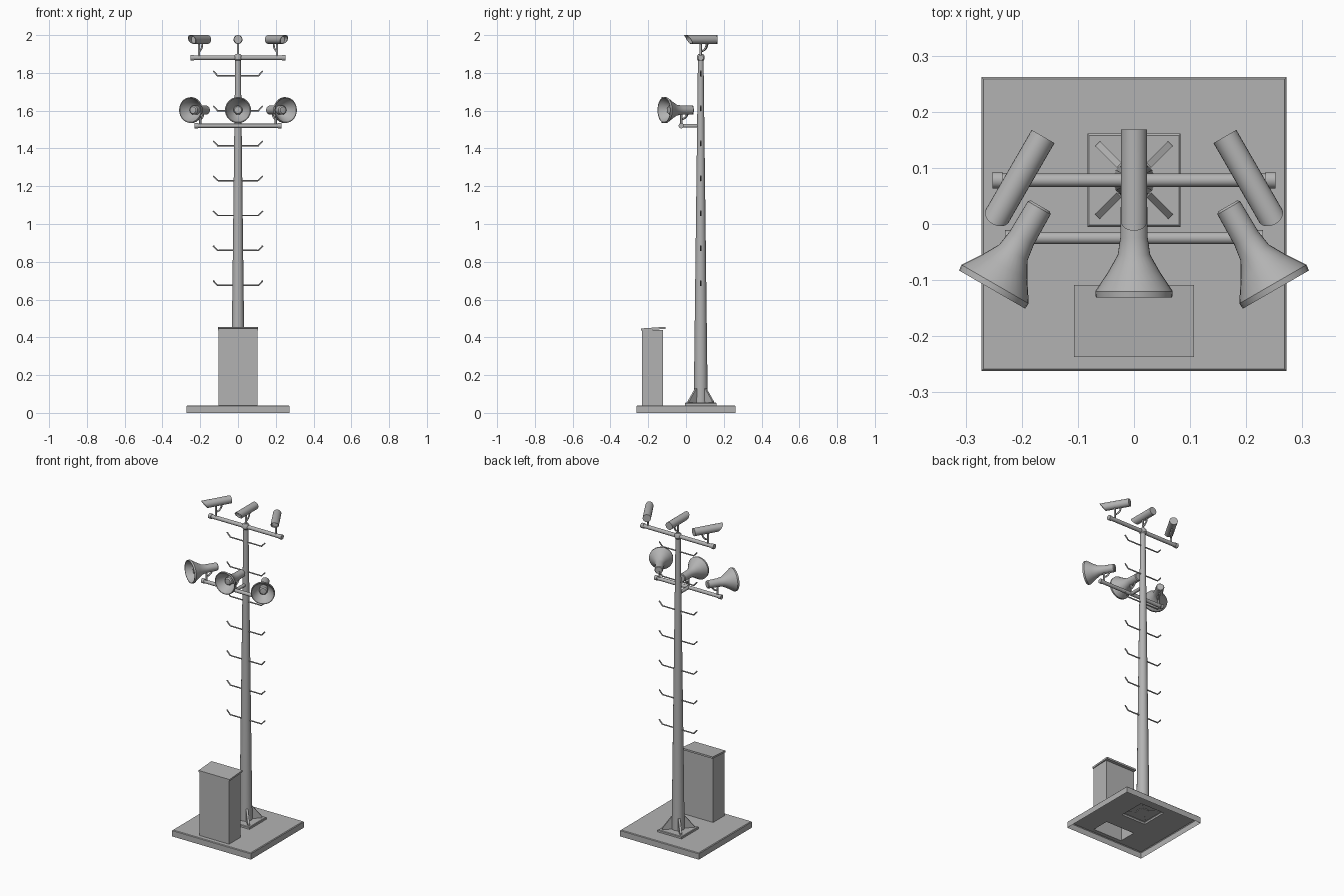
import bpy, bmesh, math
from mathutils import Matrix, Vector

cube = bpy.data.objects.get("Cube")
if cube:
    bpy.data.objects.remove(cube, do_unlink=True)

grey = bpy.data.materials.new("metal grey")
grey.use_nodes = True
GREY = (0.45, 0.45, 0.45, 1)
grey.diffuse_color = GREY
for node in grey.node_tree.nodes:
    if node.type == 'BSDF_PRINCIPLED':
        node.inputs["Base Color"].default_value = GREY

POLE_Y, BAR_Y = 0.078, -0.025
CAM_BAR_Z, HORN_BAR_Z = 1.88, 1.52


def place(name, mesh, loc=(0, 0, 0), yaw=0):
    ob = bpy.data.objects.new(name, mesh)
    ob.location = loc
    ob.rotation_euler.z = yaw
    bpy.context.collection.objects.link(ob)
    return ob


def finish(name, bm, angle=35):
    """Turn a bmesh into a shaded grey mesh."""
    mesh = bpy.data.meshes.new(name)
    bm.to_mesh(mesh)
    bm.free()
    mesh.materials.append(grey)
    mesh.shade_smooth()
    mesh.set_sharp_from_angle(angle=math.radians(angle))
    return mesh


def lathe(name, profile, axis='Z', sides=24):
    """Spin (radius, height) points; axis Z, X or Y."""
    bm = bmesh.new()
    verts = [bm.verts.new((r, 0, h)) for r, h in profile]
    edges = [bm.edges.new(p) for p in zip(verts, verts[1:])]
    bmesh.ops.spin(bm, geom=verts + edges, cent=(0, 0, 0), axis=(0, 0, 1),
                   angle=math.tau, steps=sides)
    bmesh.ops.remove_doubles(bm, verts=bm.verts, dist=1e-5)
    bmesh.ops.recalc_face_normals(bm, faces=bm.faces)
    if axis == 'X':
        bm.transform(Matrix.Rotation(math.pi / 2, 4, 'Y'))
    elif axis == 'Y':
        bm.transform(Matrix.Rotation(-math.pi / 2, 4, 'X'))
    return finish(name, bm)


def tube(name, points, radius):
    """Round rod following a path."""
    cu = bpy.data.curves.new(name, 'CURVE')
    cu.dimensions = '3D'
    cu.bevel_depth, cu.bevel_resolution, cu.use_fill_caps = radius, 2, True
    sp = cu.splines.new('POLY')
    sp.points.add(len(points) - 1)
    for p, co in zip(sp.points, points):
        p.co = (*co, 1)
    tmp = bpy.data.objects.new(name, cu)
    bm = bmesh.new()
    bm.from_mesh(bpy.data.meshes.new_from_object(tmp))
    bpy.data.objects.remove(tmp)
    return finish(name, bm, 50)


def open_box(name, x, y0, y1, z0, z1, bottom=False, bevel=0, rise=0):
    """Box, open below unless bottom is set; rise lifts its back edge."""
    bm = bmesh.new()
    bmesh.ops.create_cube(bm, size=1)
    for v in bm.verts:
        back = v.co.y > 0
        v.co = (2 * x * v.co.x, y1 if back else y0,
                (z1 if v.co.z > 0 else z0) + (rise if back else 0))
    if bevel:
        top = [e for e in bm.edges if all(v.co.z > z1 - 1e-4 for v in e.verts)]
        bmesh.ops.bevel(bm, geom=top, offset=bevel, segments=1, affect='EDGES')
    if not bottom:
        under = [f for f in bm.faces if f.normal.z < -0.9 or
                 all(v.co.z < z0 + 1e-4 for v in f.verts)]
        bmesh.ops.delete(bm, geom=under, context='FACES_ONLY')
    place(name, finish(name, bm, 20))


# Base slab: hollow shell with openings under the cabinet and pole plate
def base_slab():
    bm = bmesh.new()
    xs = [-0.268, -0.1, -0.083, 0.083, 0.1, 0.268]
    ys = [-0.258, -0.233, -0.122, -0.005, 0.161, 0.258]
    grid = [[bm.verts.new((x, y, 0.04)) for x in xs] for y in ys]
    for j in range(5):
        for i in range(5):
            if (j == 1 and i in (1, 2, 3)) or (j == 3 and i == 2):
                continue
            bm.faces.new((grid[j][i], grid[j][i + 1], grid[j + 1][i + 1], grid[j + 1][i]))
    for z, grow in ((0.036, 0.004), (0, 0)):
        rim = [e for e in bm.edges if e.is_boundary and
               all(max(abs(v.co.x) / 0.268, abs(v.co.y) / 0.258) > 0.999 for v in e.verts)
               and (z or all(v.co.z < 0.039 for v in e.verts))]
        new = bmesh.ops.extrude_edge_only(bm, edges=rim)["geom"]
        for v in (g for g in new if isinstance(g, bmesh.types.BMVert)):
            v.co.z = z
            if abs(v.co.x) > 0.267:
                v.co.x += math.copysign(grow, v.co.x)
            if abs(v.co.y) > 0.257:
                v.co.y += math.copysign(grow, v.co.y)
    bmesh.ops.recalc_face_normals(bm, faces=bm.faces)
    if max(bm.faces, key=lambda f: f.calc_center_median().z).normal.z < 0:
        bmesh.ops.reverse_faces(bm, faces=bm.faces)
    place("base_slab", finish("base_slab", bm, 20))


base_slab()

# Equipment cabinet with sloping lid
open_box("cabinet_body", 0.102, -0.233, -0.122, 0.04, 0.44)
open_box("cabinet_lid", 0.107, -0.237, -0.109, 0.436, 0.447, bottom=True, rise=0.009)

# Foot plate, pole and corner gussets
open_box("foot_plate", 0.083, -0.005, 0.161, 0.04, 0.054, bevel=0.003)
place("pole", lathe("pole", [(0, 0.05), (0.037, 0.05), (0.015, 1.865), (0.02, 1.872),
                             (0.02, 1.89), (0.013, 1.9), (0, 1.902)]), (0, POLE_Y, 0))
bm = bmesh.new()
outline = [(0.02, 0.05), (0.092, 0.05), (0.092, 0.062), (0.038, 0.13), (0.02, 0.13)]
face = bm.faces.new([bm.verts.new((x, -0.006, z)) for x, z in outline])
ext = bmesh.ops.extrude_face_region(bm, geom=[face])["geom"]
for v in (g for g in ext if isinstance(g, bmesh.types.BMVert)):
    v.co.y = 0.006
bmesh.ops.recalc_face_normals(bm, faces=bm.faces)
gusset = finish("gusset", bm)
for k in range(4):
    place(f"gusset_{k + 1}", gusset, (0, POLE_Y, 0), math.radians(45 + 90 * k))

# Climbing pegs on both sides
for side, label in ((1, "left"), (-1, "right")):
    peg = tube("climbing_peg", [(0, 0, 0), (side * 0.108, 0, 0), (side * 0.131, 0, 0.025)], 0.004)
    for k in range(7):
        place(f"climbing_peg_{label}_{k + 1}", peg, (0, POLE_Y, 0.675 + 0.185 * k))


# Cross bars with end collars
def cross_bar(name, half, r, loc):
    c, e = r + 0.003, half - 0.018
    place(name, lathe(name, [(0, -half), (c, -half), (c, -e), (r, -e), (r, e),
                             (c, e), (c, half), (0, half)], 'X', 16), loc)


cross_bar("camera_bar", 0.252, 0.012, (0, POLE_Y, CAM_BAR_Z))
cross_bar("horn_bar", 0.23, 0.011, (0, BAR_Y, HORN_BAR_Z))
place("horn_bar_arm", tube("horn_bar_arm", [(0, BAR_Y, HORN_BAR_Z), (0, POLE_Y, HORN_BAR_Z)], 0.01))

# Camera housing: slanted hood with recessed lens
R = 0.0235
bm = bmesh.new()
bmesh.ops.create_cone(bm, cap_ends=True, segments=24, radius1=R, radius2=R, depth=0.18,
                      matrix=Matrix.Rotation(math.pi / 2, 4, 'X'))
for v in bm.verts:
    if v.co.y < 0:
        v.co.y += 0.034 * (R - v.co.z) / (2 * R)
bm.normal_update()
front = min((f for f in bm.faces if len(f.verts) > 4), key=lambda f: f.calc_center_median().y)
bmesh.ops.inset_region(bm, faces=[front], thickness=0.003)
ext = bmesh.ops.extrude_face_region(bm, geom=[front])["geom"]
bmesh.ops.delete(bm, geom=[front], context='FACES_ONLY')
for v in (g for g in ext if isinstance(g, bmesh.types.BMVert)):
    v.co.y = -0.045
camera = finish("camera_housing", bm)

# Horn: closed rear driver, flared bell, hollow mouth with centre plug
horn = lathe("horn", [(0, 0.066), (0.02, 0.066), (0.0235, 0.062), (0.0245, 0), (0.029, -0.03),
                      (0.046, -0.06), (0.066, -0.09), (0.069, -0.095), (0.068, -0.106),
                      (0.064, -0.106), (0.058, -0.088), (0.03, -0.045), (0.024, -0.04),
                      (0.024, -0.07), (0.018, -0.078), (0, -0.08)], 'Y', 28)

# Bracket: short post with a curved support arm
post = tube("bracket_post", [(0, 0, 0), (0, 0, 0.085)], 0.006)
arc = [(0, 0.036 * math.sin(t * math.pi / 10), 0.075 - 0.04 * math.cos(t * math.pi / 10))
       for t in range(6)]
arm = tube("bracket_arm", [(0, 0, 0.035)] + arc[1:] + [(0, 0.036, 0.085)], 0.005)

for side, label in ((1, "left"), (0, "centre"), (-1, "right")):
    yaw = side * math.radians(30)
    cam_at = Vector((side * 0.207, POLE_Y, CAM_BAR_Z))
    horn_at = Vector((side * 0.2, BAR_Y, HORN_BAR_Z))
    place(f"camera_{label}", camera, cam_at + Vector((0, 0, 0.0965)), yaw)
    place(f"horn_{label}", horn, horn_at + Vector((0, 0, 0.083)), yaw)
    for kind, at in (("camera", cam_at), ("horn", horn_at)):
        place(f"{kind}_post_{label}", post, at, yaw)
        place(f"{kind}_arm_{label}", arm, at, yaw)
